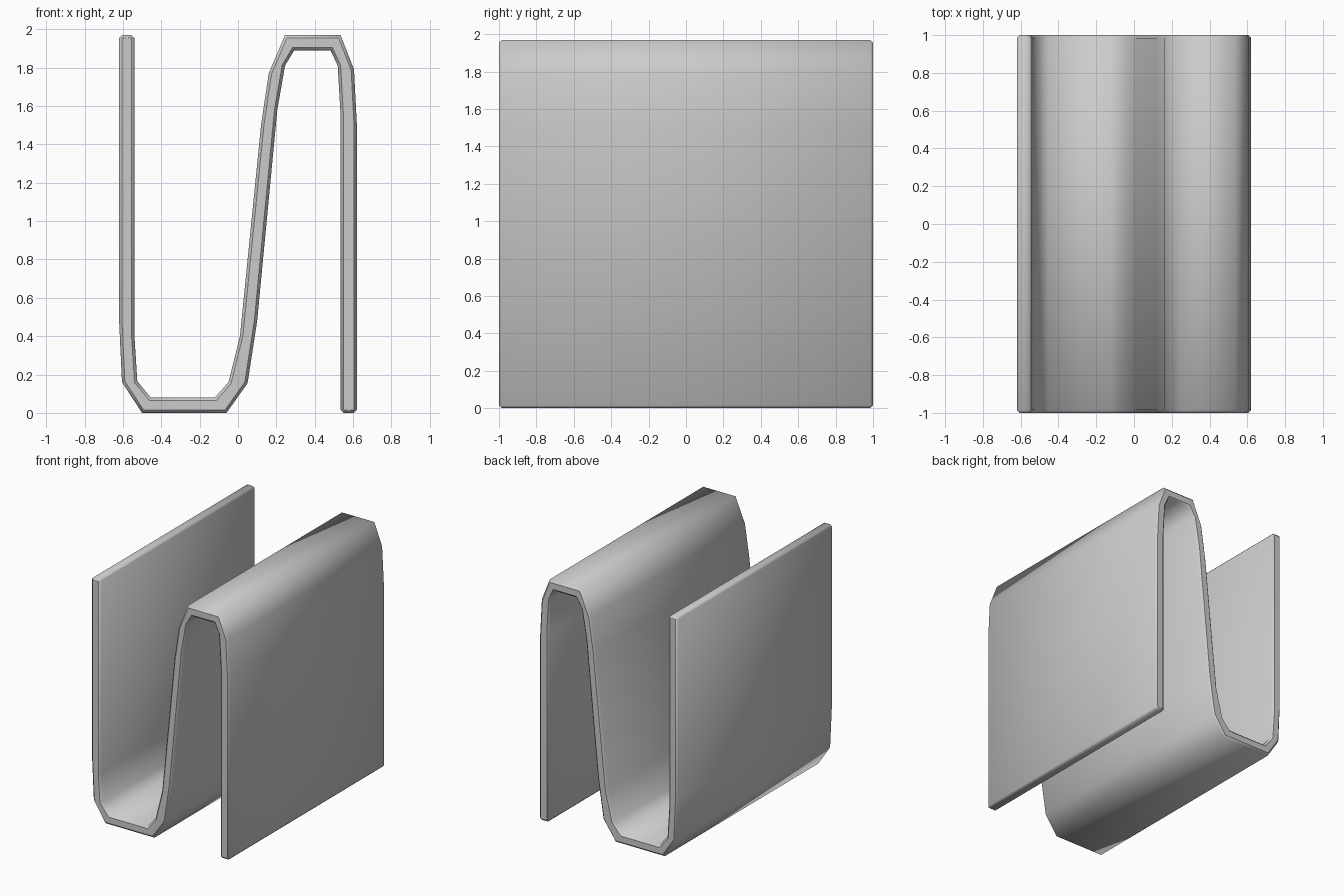
import bpy
import bmesh
from math import radians

if "Cube" in bpy.data.objects:
    bpy.data.objects.remove(bpy.data.objects["Cube"])

# Closed cross-section (x, z) of the folded sheet
profile = [
    # underside of the trough, then the inside of the arch
    (-0.62, 1.97), (-0.62, 0.48), (-0.605, 0.16), (-0.50, 0.0), (-0.06, 0.0),
    (0.05, 0.155), (0.10, 0.48), (0.205, 1.58), (0.245, 1.81), (0.293, 1.89),
    (0.483, 1.89), (0.52, 1.81), (0.535, 1.55), (0.535, 0.0),
    # outside of the arch, then the inside of the trough
    (0.62, 0.0), (0.62, 1.50), (0.605, 1.79), (0.535, 1.97), (0.245, 1.97),
    (0.16, 1.77), (0.12, 1.50), (0.01, 0.40), (-0.05, 0.16), (-0.12, 0.08),
    (-0.455, 0.08), (-0.525, 0.165), (-0.54, 0.40), (-0.54, 1.97),
]

# Sweep the section along the depth
bm = bmesh.new()
front = bm.faces.new([bm.verts.new((x, -1.0, z)) for x, z in profile])
swept = bmesh.ops.extrude_face_region(bm, geom=[front], use_keep_orig=True)
back = [v for v in swept["geom"] if isinstance(v, bmesh.types.BMVert)]
bmesh.ops.translate(bm, verts=back, vec=(0, 2, 0))
bmesh.ops.recalc_face_normals(bm, faces=bm.faces)

mesh = bpy.data.meshes.new("folded_sheet")
bm.to_mesh(mesh)
bm.free()
sheet = bpy.data.objects.new("folded_sheet", mesh)
bpy.context.collection.objects.link(sheet)

# Small chamfer on the cut rims only; the fold angles stay below the limit
bevel = sheet.modifiers.new("rim_chamfer", "BEVEL")
bevel.width = 0.015
bevel.segments = 1
bevel.limit_method = "ANGLE"
bevel.angle_limit = radians(80)

# Smooth shading across the folds
bpy.context.view_layer.objects.active = sheet
sheet.select_set(True)
bpy.ops.object.modifier_apply(modifier=bevel.name)
bpy.ops.object.shade_smooth_by_angle(angle=radians(75))

# Keep the two end faces flat
for poly in sheet.data.polygons:
    if abs(poly.normal.y) > 0.99:
        poly.use_smooth = False
